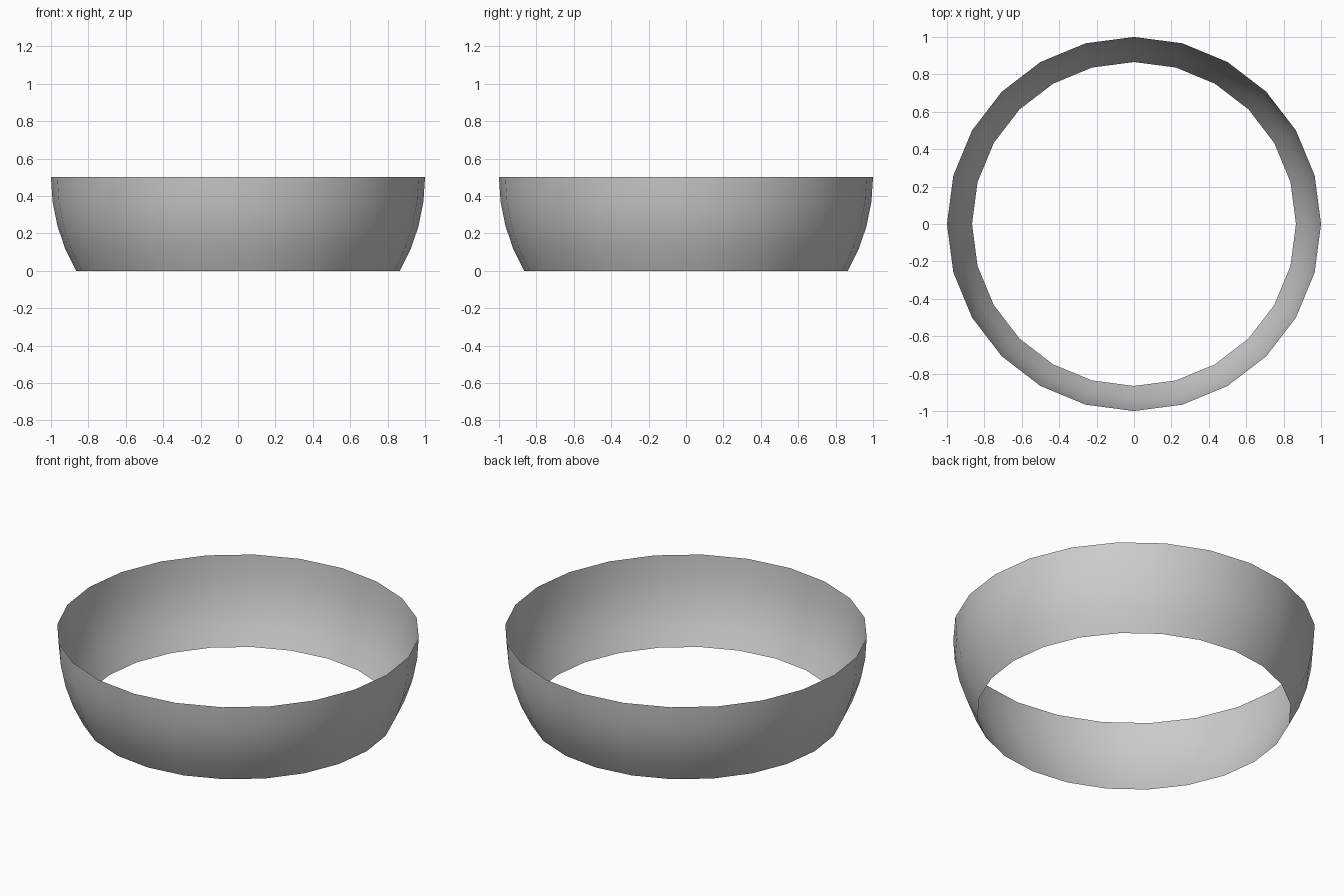
import bpy, bmesh
from math import sin, cos, radians

if "Cube" in bpy.data.objects:
    bpy.data.objects.remove(bpy.data.objects["Cube"])

SEGMENTS = 24
RINGS = 4
STEP = 7.5  # degrees of latitude per ring

# Open band: the zone of a unit sphere just below its equator (equator at z = 0.5)
bm = bmesh.new()
rings = []
for i in range(RINGS + 1):
    lat = radians(-30 + STEP * i)
    rings.append([bm.verts.new((cos(lat) * cos(radians(j * 360 / SEGMENTS)),
                                cos(lat) * sin(radians(j * 360 / SEGMENTS)),
                                0.5 + sin(lat)))
                  for j in range(SEGMENTS)])

for low, high in zip(rings, rings[1:]):
    for j in range(SEGMENTS):
        k = (j + 1) % SEGMENTS
        face = bm.faces.new((low[j], low[k], high[k], high[j]))
        face.smooth = True

mesh = bpy.data.meshes.new("ring_band")
bm.to_mesh(mesh)
bm.free()
band = bpy.data.objects.new("ring_band", mesh)
bpy.context.collection.objects.link(band)
